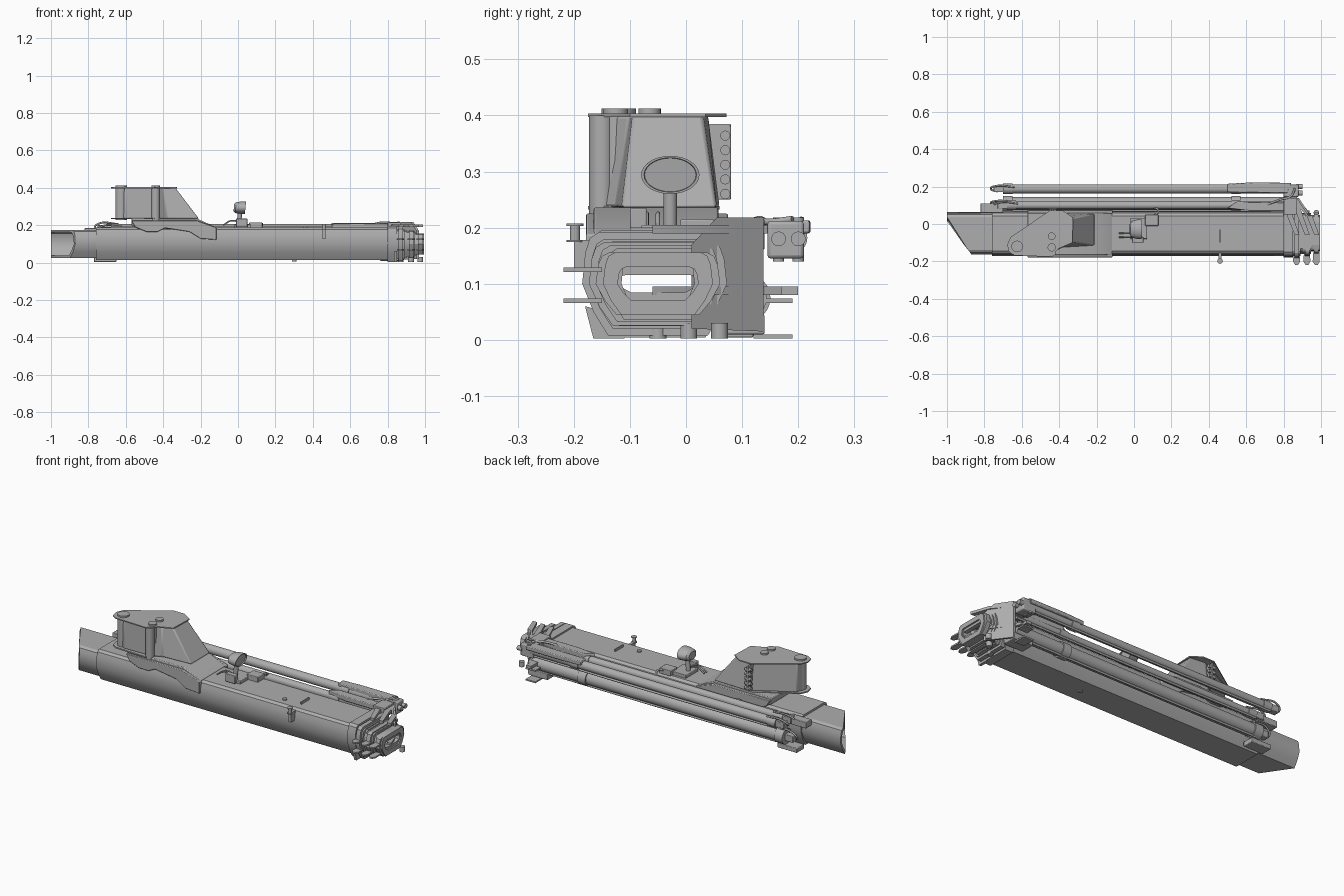
import bpy, bmesh, math
from mathutils import Vector

if "Cube" in bpy.data.objects:
    bpy.data.objects.remove(bpy.data.objects["Cube"])

grey = bpy.data.materials.new("steel_grey")
grey.use_nodes = True
colour = (0.42, 0.42, 0.42, 1)
grey.diffuse_color = colour
grey.node_tree.nodes["Principled BSDF"].inputs["Base Color"].default_value = colour


def finish(name, bm, bevel=0):
    bmesh.ops.recalc_face_normals(bm, faces=bm.faces)
    me = bpy.data.meshes.new(name)
    bm.to_mesh(me)
    bm.free()
    me.materials.append(grey)
    ob = bpy.data.objects.new(name, me)
    bpy.context.collection.objects.link(ob)
    if bevel:
        mod = ob.modifiers.new("bevel", "BEVEL")
        mod.width, mod.segments, mod.limit_method = bevel, 2, "ANGLE"
    bpy.ops.object.select_all(action="DESELECT")
    ob.select_set(True)
    bpy.context.view_layer.objects.active = ob
    bpy.ops.object.shade_smooth_by_angle(angle=math.radians(30))
    return ob


def loft(name, loops, caps=True, bevel=0, closed=False):
    """Skin a series of 3D loops with equal point counts."""
    bm = bmesh.new()
    rings = [[bm.verts.new(p) for p in loop] for loop in loops]
    n = len(rings[0])
    pairs = list(zip(rings, rings[1:])) + ([(rings[-1], rings[0])] if closed else [])
    for a, b in pairs:
        for i in range(n):
            j = (i + 1) % n
            bm.faces.new((a[i], a[j], b[j], b[i]))
    if caps and not closed:
        bm.faces.new(rings[0])
        bm.faces.new(rings[-1])
    return finish(name, bm, bevel)


def box(name, x, y, z, bevel=0.003):
    loops = [[(x[0], y[0], h), (x[1], y[0], h), (x[1], y[1], h), (x[0], y[1], h)] for h in z]
    return loft(name, loops, bevel=bevel)


def plate_z(name, pts, z0, z1, bevel=0):
    return loft(name, [[(x, y, z) for x, y in pts] for z in (z0, z1)], bevel=bevel)


def plate_y(name, pts, y0, y1, bevel=0):
    return loft(name, [[(x, y, z) for x, z in pts] for y in (y0, y1)], bevel=bevel)


def rod(name, a, b, r, sides=24, r2=None):
    a, b = Vector(a), Vector(b)
    q = (b - a).to_track_quat("Z", "Y")
    def ring(c, rad):
        return [c + q @ Vector((rad * math.cos(t), rad * math.sin(t), 0))
                for t in (2 * math.pi * i / sides for i in range(sides))]
    return loft(name, [ring(a, r), ring(b, r2 or r)])


def hose(name, pts, r):
    cu = bpy.data.curves.new(name, "CURVE")
    cu.dimensions, cu.bevel_depth, cu.bevel_resolution = "3D", r, 2
    sp = cu.splines.new("BEZIER")
    sp.bezier_points.add(len(pts) - 1)
    for p, co in zip(sp.bezier_points, pts):
        p.co = co
        p.handle_left_type = p.handle_right_type = "AUTO"
    cu.use_fill_caps = True
    cu.materials.append(grey)
    ob = bpy.data.objects.new(name, cu)
    bpy.context.collection.objects.link(ob)


CY, CZ = -0.05, 0.1


def section(w, h):
    """Boom cross-section: upright upper sides, tapered lower sides."""
    half = [(1, 0), (0.96, 0.6), (0.9, 0.88), (0.78, 1)]
    low = [(0.66, -1), (0.85, -0.55)]
    right = low + half
    return [(CY + w * u, CZ + h * v) for u, v in right] + \
           [(CY - w * u, CZ + h * v) for u, v in reversed(right)]


def slant(y):
    """Left end of the boom is cut diagonally in plan."""
    return -1 + 0.13 * min(1, max(0, -y / 0.16))


def tube(name, w, h, t, x0, x1):
    outer, inner = section(w, h), section(w - t, h - t)
    start = (lambda y: slant(y)) if x0 is None else (lambda y: x0)
    return loft(name, [[(start(y), y, z) for y, z in outer], [(x1, y, z) for y, z in outer],
                       [(x1, y, z) for y, z in inner], [(start(y), y, z) for y, z in inner]], closed=True)


# Telescoping boom tubes
tube("boom_inner_tail", 0.113, 0.075, 0.012, None, 0.5)
tube("boom_main", 0.12, 0.087, 0.012, -0.76, 0.83)
tube("boom_stage_two", 0.105, 0.075, 0.012, -0.7, 0.9)
tube("boom_stage_three", 0.092, 0.064, 0.012, -0.7, 0.95)
tube("boom_stage_four", 0.079, 0.056, 0.014, -0.7, 0.99)

# Reinforcing collars and stage end flanges with ears and stay arms
tube("boom_collar", 0.128, 0.096, 0.03, 0.8, 0.85)
for i, x in enumerate((0.87, 0.925, 0.975)):
    k = 0.012 * i
    tube(f"stage_flange_{i}", 0.135 - k, 0.092 - k * 1.5, 0.04, x - 0.012, x + 0.012)
    tube(f"stage_sleeve_{i}", 0.122 - k, 0.08 - k, 0.026, x - 0.035, x + 0.02)
    for z in (0.07, 0.125):
        ear = [(x - 0.016, -0.15), (x - 0.02, -0.2), (x - 0.008, -0.218), (x + 0.008, -0.218),
               (x + 0.018, -0.2), (x + 0.016, -0.15)]
        plate_z(f"flange_ear_{i}", ear, z - 0.004, z + 0.004)
    for z in (0.05, 0.16):
        arm = [(x - 0.01, -0.06), (x + 0.015, -0.06), (x - 0.02, 0.04), (0.85 + 0.012 * i, 0.2 - 0.03 * i),
               (0.82 + 0.012 * i, 0.2 - 0.03 * i), (x - 0.05, 0.04)]
        plate_z(f"stay_arm_{i}", arm, z + 0.03, z + 0.045)
    rod(f"bottom_roller_{i}", (x, -0.05 + 0.055 * i, 0.002), (x, -0.05 + 0.055 * i, 0.03), 0.015)

# Foot plate below the collar
loft("collar_foot", [[(x, -0.165, 0.002), (x, -0.11, 0.002), (x, -0.09, 0.035), (x, -0.18, 0.06)]
                     for x in (0.835, 0.85)])

# Slanted guard panel over the cylinder ends
loft("end_guard", [[(0.955 + d, 0.01, 0.02), (0.87 + d, 0.138, 0.015), (0.87 + d, 0.138, 0.218),
                    (0.925 + d, 0.055, 0.218), (0.955 + d, 0.01, 0.17)] for d in (0, 0.012)])
box("guard_top_block", (0.8, 0.87), (0.05, 0.14), (0.16, 0.215))
box("guard_bottom_block", (0.76, 0.88), (0.06, 0.14), (0.01, 0.045))
for z in (0.07, 0.006):
    box("rear_ear", (0.8, 0.86), (0.12, 0.19), (z - 0.004, z + 0.004), 0)

# Extension cylinders along the back of the boom
for name, y, z, r, x0, x1 in (("upper_outer", 0.188, 0.182, 0.024, -0.7, 0.82),
                              ("upper_inner", 0.1, 0.172, 0.021, -0.68, 0.84),
                              ("lower", 0.108, 0.075, 0.036, -0.7, 0.86)):
    rod(name + "_cylinder", (x0, y, z), (x1, y, z), r)
    for x in (x0, 0.52):
        rod(name + "_gland", (x, y, z), (x + 0.05, y, z), r * 1.18)
    box(name + "_clevis", (x0 - 0.05, x0 + 0.01), (y - 0.018, y + 0.018), (z - 0.018, z + 0.018))
    hose(name + "_hose_loop", [(x0 + 0.06, y + 0.01, z + r), (x0 - 0.04, y + 0.015, z + r + 0.004),
                               (x0 - 0.065, y, z + 0.005), (x0 - 0.03, y - 0.015, z)], 0.005)
    hose(name + "_pipe", [(x0, y + 0.012, z - r), (0, y + 0.012, z - r - 0.003), (x1, y + 0.012, z - r)], 0.006)
hose("boom_side_pipe", [(-0.68, 0.085, 0.125), (0, 0.085, 0.125), (0.82, 0.085, 0.125)], 0.009)
box("tail_bracket", (-0.77, -0.65), (0.055, 0.12), (0.004, 0.03))
box("tail_upper_bracket", (-0.82, -0.7), (0.06, 0.11), (0.15, 0.185))

# Valve housings at the cylinder heads
plate_z("outer_head", [(0.5, 0.17), (0.82, 0.165), (0.84, 0.22), (0.62, 0.222), (0.5, 0.215)], 0.19, 0.213, 0.004)
plate_z("inner_head", [(0.5, 0.085), (0.62, 0.07), (0.82, 0.07), (0.82, 0.115), (0.55, 0.12)], 0.18, 0.208, 0.004)
box("head_block", (0.8, 0.88), (0.145, 0.21), (0.145, 0.212), 0.006)
for y in (0.165, 0.2):
    rod("head_bolt", (0.87, y, 0.18), (0.9, y, 0.18), 0.013)
    rod("head_pin", (0.83, y, 0.14), (0.83, y, 0.218), 0.01)
hose("head_hose", [(0.7, 0.1, 0.2), (0.78, 0.13, 0.215), (0.84, 0.15, 0.21), (0.86, 0.19, 0.215)], 0.006)

# Pivot housing: base, body, cover plates and pins
plate_y("pivot_saddle", [(-0.57, 0.236), (-0.57, 0.2), (-0.53, 0.18), (-0.12, 0.18), (-0.115, 0.188),
                         (-0.22, 0.236)], -0.165, 0.058, 0.004)
flap = [(-0.57, 0.225), (-0.55, 0.19), (-0.49, 0.165), (-0.43, 0.165), (-0.39, 0.185), (-0.26, 0.165),
        (-0.2, 0.128), (-0.115, 0.122), (-0.115, 0.188), (-0.22, 0.225)]
for y in (-0.178, 0.055):
    plate_y("saddle_flap", flap, y, y + 0.02, 0.003)
low = [(-0.6, -0.155), (-0.44, -0.152), (-0.38, -0.125), (-0.21, -0.115), (-0.21, 0.055), (-0.42, 0.06),
       (-0.64, -0.07), (-0.655, -0.12)]
high = [(-0.6, -0.15), (-0.44, -0.148), (-0.4, -0.1), (-0.335, -0.095), (-0.335, 0.03), (-0.42, 0.04),
        (-0.64, -0.07), (-0.655, -0.12)]
loft("pivot_housing", [[(x, y, 0.236) for x, y in low], [(x, y, 0.4) for x, y in high]], bevel=0.006)
cover = [(-0.64, -0.168), (-0.45, -0.175), (-0.4, -0.13), (-0.33, -0.1), (-0.325, 0.035), (-0.38, 0.072),
         (-0.45, 0.072), (-0.66, -0.07), (-0.678, -0.11), (-0.668, -0.15)]
plate_z("pivot_top_plate", cover, 0.397, 0.403)
plate_z("pivot_bottom_plate", [(x, min(y, 0.06)) for x, y in cover], 0.232, 0.239)
for x, y, r in ((-0.625, -0.12, 0.031), (-0.44, -0.065, 0.02), (-0.44, -0.125, 0.022)):
    rod("pivot_pin", (x, y, 0.228), (x, y, 0.412), r)
rod("pivot_side_pin", (-0.44, -0.15, 0.2), (-0.44, -0.15, 0.4), 0.023)

# Hose connection plate behind the housing
box("port_plate", (-0.44, -0.43), (0.03, 0.08), (0.25, 0.385), 0.002)
for i in range(5):
    rod("port", (-0.455, 0.07, 0.26 + i * 0.026), (-0.415, 0.07, 0.26 + i * 0.026), 0.009, 12)

# Oval lamp on a bracket
def oval(x, s):
    return [(x + 0.12 * s * math.sin(t) * 0.03, -0.028 + 0.052 * s * math.cos(t), 0.294 + 0.034 * s * math.sin(t))
            for t in (2 * math.pi * i / 28 for i in range(28))]
loft("lamp", [oval(-0.022, 0.6), oval(-0.012, 0.85), oval(0.015, 0.98), oval(0.04, 1), oval(0.04, 0.9), oval(0.034, 0.88)])
rod("lamp_stem", (0.005, -0.028, 0.2), (0.01, -0.028, 0.27), 0.012)
box("lamp_base", (-0.02, 0.07), (-0.08, 0.03), (0.184, 0.205))
box("lamp_valve", (0.06, 0.13), (-0.01, 0.05), (0.184, 0.215))
box("lamp_side_bracket", (-0.01, 0.05), (-0.1, -0.07), (0.19, 0.235))
for y in (-0.07, -0.05):
    hose("lamp_cable", [(0.03, y, 0.2), (-0.03, y, 0.225), (-0.08, y, 0.2)], 0.004)
hose("lamp_feed", [(0.1, 0.04, 0.205), (0.13, 0.07, 0.205), (0.09, 0.09, 0.17)], 0.005)

# Guide spool and small fittings on the boom
rod("spool_post", (0.46, -0.198, 0.175), (0.46, -0.198, 0.205), 0.009)
for z in (0.174, 0.203):
    rod("spool_rim", (0.46, -0.198, z), (0.46, -0.198, z + 0.004), 0.015)
box("spool_arm", (0.452, 0.468), (-0.2, -0.15), (0.125, 0.178), 0)
box("top_rib", (0.457, 0.463), (-0.1, -0.03), (0.184, 0.2), 0)
rod("top_boss", (0.36, -0.1, 0.184), (0.36, -0.1, 0.194), 0.012)
rod("under_boss", (0.3, -0.05, 0.006), (0.3, -0.05, 0.016), 0.012)
